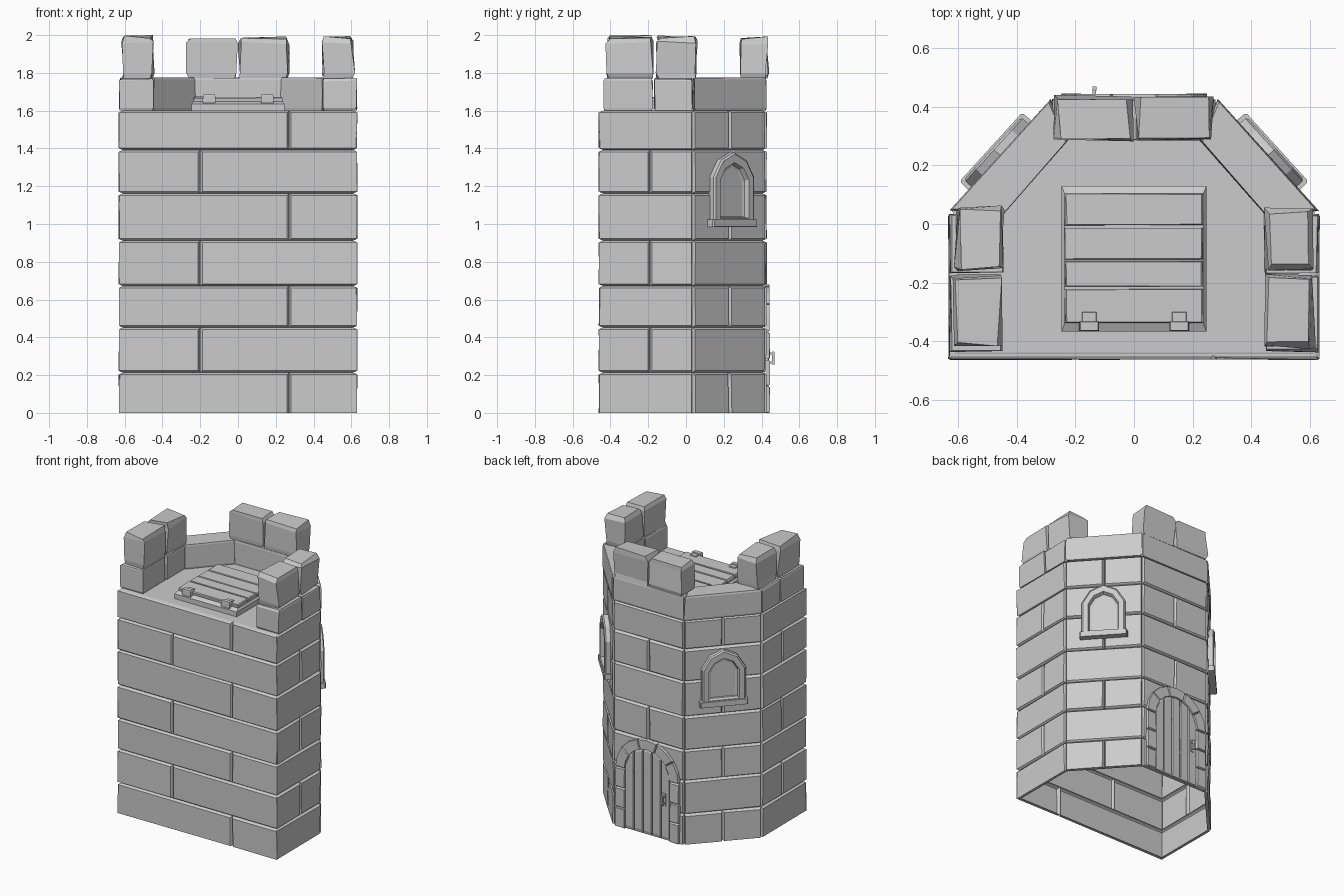
import bpy, bmesh, math, random
from mathutils import Matrix, Vector

if "Cube" in bpy.data.objects:
    bpy.data.objects.remove(bpy.data.objects["Cube"])

random.seed(4)
PLAN = [(-.63, -.46), (.63, -.46), (.63, .04), (.28, .425), (-.28, .425), (-.63, .04)]
ROWS = [0, .213, .452, .672, .912, 1.162, 1.392, 1.6]
NAMES = ["front", "right", "right_diagonal", "back", "left_diagonal", "left"]
# joint distances along each wall for (even rows, odd rows)
JOINTS = [(.9, .43), (None, .27), (.26, None), (None, .28), (.26, None), (None, .23)]


def jit(a):
    return random.uniform(-a, a)


def loft(bm, loops, M=Matrix(), start=True, end=True):
    rings = [[bm.verts.new(M @ Vector(p)) for p in lp] for lp in loops]
    n = len(rings[0])
    for a, b in zip(rings, rings[1:]):
        for i in range(n):
            j = (i + 1) % n
            bm.faces.new((a[i], a[j], b[j], b[i]))
    if start:
        bm.faces.new(rings[0][::-1])
    if end:
        bm.faces.new(rings[-1])


def finish(name, bm):
    me = bpy.data.meshes.new(name)
    bm.to_mesh(me)
    bm.free()
    ob = bpy.data.objects.new(name, me)
    bpy.context.collection.objects.link(ob)
    return ob


def wall_frame(i):
    # local axes: x along the wall, y up, z outward
    a, b = Vector(PLAN[i]), Vector(PLAN[(i + 1) % 6])
    u = (b - a).normalized()
    M = Matrix(((u.x, 0, u.y, a.x), (u.y, 0, -u.x, a.y), (0, 1, 0, 0), (0, 0, 0, 1)))
    return M, (b - a).length, u


def flat(profile, d):
    return [(s, z, d) for s, z in profile]


def rect(x0, x1, y0, y1):
    return [(x0, y0), (x1, y0), (x1, y1), (x0, y1)]


def shrink(plan, k):
    cx = sum(p[0] for p in plan) / len(plan)
    cy = sum(p[1] for p in plan) / len(plan)
    return [(x + (cx - x) * k, y + (cy - y) * k) for x, y in plan]


def slab(bm, plan, z0, z1, k=.06, ch=.012, rough=0.0, M=Matrix()):
    # chamfered block with optional roughness
    lay = [(k, z0), (0, z0 + ch), (k * .3, z1 - ch), (k * 1.6, z1)]
    loft(bm, [[(x + jit(rough), y + jit(rough), z + (jit(rough) if n > 1 else 0))
               for x, y in shrink(plan, q)] for n, (q, z) in enumerate(lay)], M)


# brick walls: open-backed courses whose edges meet in the grooves
for i, name in enumerate(NAMES):
    M, L, u = wall_frame(i)
    prev, nxt = wall_frame(i - 1)[2], wall_frame((i + 1) % 6)[2]
    t0, t1 = (math.tan(abs(u.angle(v)) / 2) for v in (prev, nxt))
    g0, g1 = (0 if abs(u.dot(v)) < .01 else 1 for v in (prev, nxt))
    bm = bmesh.new()
    for r in range(7):
        j = JOINTS[i][r % 2]
        cuts = [0, j, L] if j else [0, L]
        for c in range(len(cuts) - 1):
            ta, ga = (t0, g0) if c == 0 else (0, 1)
            tb, gb = (t1, g1) if c == len(cuts) - 2 else (0, 1)
            loops = []
            for depth, g in ((.022, 0), (.008, .005), (0, .011)):
                s0 = cuts[c] + depth * ta + g * ga
                s1 = cuts[c + 1] - depth * tb - g * gb
                z0 = ROWS[r] + (g if r else 0)
                z1 = ROWS[r + 1] - g
                w = .004 if depth == 0 else 0
                loops.append([(s, z, -depth + jit(w)) for s, z in rect(s0, s1, z0, z1)])
            loft(bm, loops, M, start=False)
    finish(name + "_wall", bm)

# roof deck
bm = bmesh.new()
loft(bm, [[(x, y, 1.598) for x, y in shrink(PLAN, .022)]], start=False)
finish("roof_deck", bm)

# parapet course and battlement stones
par, mer = bmesh.new(), bmesh.new()
for sx in (1, -1):
    def side(plan):
        return plan if sx > 0 else [(-x, y) for x, y in plan][::-1]
    slab(par, side(rect(.45, .628, -.435, -.178)), 1.602, 1.77, .03, .012, .004)
    slab(par, side(rect(.445, .628, -.168, .035)), 1.602, 1.77, .03, .012, .004)
    slab(par, side([(.63, .045), (.285, .425), (.225, .285), (.445, .035)]), 1.602, 1.775, .03, .012, .002)
    slab(mer, side(rect(.45, .61, -.425, -.175)), 1.77, 1.985, .08, .03, .011)
    slab(mer, side(rect(.45, .605, -.16, .055)), 1.77, 1.985, .08, .03, .011)
    slab(mer, side(rect(.006, .268, .29, .43)), 1.77, 1.98, .06, .03, .011)
slab(par, rect(-.28, .28, .285, .425), 1.602, 1.775, .03, .012, .002)
finish("parapet", par)
top = finish("battlements", mer)
peak = max(v.co.z for v in top.data.vertices)
for v in top.data.vertices:
    if v.co.z > 1.9:
        v.co.z += 2 - peak


# arched windows on the diagonal walls
def arch(c, hw, z0, zs, zt):
    zm = zs + .68 * (zt - zs)
    return [(c - hw, z0), (c + hw, z0), (c + hw, zs), (c + hw * .62, zm),
            (c, zt), (c - hw * .62, zm), (c - hw, zs)]


for i in (2, 4):
    M, L, u = wall_frame(i)
    c = L / 2
    bm = bmesh.new()
    loft(bm, [flat(arch(c, .145, 1.0, 1.25, 1.38), -.005),
              flat(arch(c, .145, 1.0, 1.25, 1.38), .03),
              flat(arch(c, .135, 1.01, 1.245, 1.37), .038),
              flat(arch(c, .102, 1.03, 1.235, 1.325), .038),
              flat(arch(c, .094, 1.035, 1.23, 1.315), .012),
              flat(arch(c, .08, 1.04, 1.22, 1.30), .008)], M, start=False)
    slab(bm, rect(c - .16, c + .16, .985, 1.025), -.005, .045, .03, .006, 0, M)
    finish(NAMES[i] + "_window", bm)

# door: plank leaf, stone surround and pull handle on the back wall
M, L, u = wall_frame(3)
c, R0, R1, ZS = L / 2, .178, .25, .43
planks, stones, handle = bmesh.new(), bmesh.new(), bmesh.new()
for k in range(5):
    a, b = (-R0 + R0 * .4 * q for q in (k, k + 1))
    a, b = a + .004, b - .004
    za, zm, zb = (ZS + math.sqrt(R0 ** 2 - x * x) for x in (a, (a + b) / 2, b))
    prof = [(c + a, .005), (c + b, .005), (c + b, zb), (c + (a + b) / 2, zm), (c + a, za)]
    loft(planks, [flat(prof, -.01), flat(prof, .006), flat(shrink(prof, .06), .011)], M)
for s in (-1, 1):
    for z0, z1 in ((0, .14), (.146, .28), (.286, .426)):
        x0, x1 = sorted((c + s * R0, c + s * R1))
        slab(stones, rect(x0, x1, z0, z1), -.01, .018, .04, .006, .002, M)
for k in range(5):
    a0, a1 = math.pi * k / 5 + .012, math.pi * (k + 1) / 5 - .012
    am = (a0 + a1) / 2
    prof = [(c + r * math.cos(a), ZS + r * math.sin(a)) for r, a in
            ((R0, a0), (R1, a0), (R1, am), (R1, a1), (R0, a1), (R0, am))]
    slab(stones, prof, -.01, .018, .03, .006, 0, M)
h = c + .135
slab(handle, rect(h - .007, h + .007, .255, .325), .031, .044, .05, .003, 0, M)
for z in (.262, .308):
    slab(handle, rect(h - .006, h + .006, z, z + .011), .005, .035, .02, .003, 0, M)
slab(handle, rect(h - .012, h + .012, .245, .335), .008, .015, .03, .002, 0, M)
finish("door_planks", planks)
finish("door_surround", stones)
finish("door_handle", handle)

# trapdoor: tapered curb, planks and hinges
bm = bmesh.new()
outer, inner = rect(-.247, .247, -.367, .13), rect(-.237, .237, -.34, .105)
loft(bm, [flat(outer, 1.6), flat(outer, 1.635), flat(inner, 1.648)], start=False)
finish("trapdoor_curb", bm)
bm = bmesh.new()
for y0, y1 in ((-.337, -.222), (-.212, -.128), (-.12, -.013), (-.003, .103)):
    slab(bm, rect(-.236, .236, y0, y1), 1.645, 1.672, .015, .006, .002)
finish("trapdoor_planks", bm)
bm = bmesh.new()
for x in (-.153, .155):
    slab(bm, rect(x - .034, x + .034, -.365, -.332), 1.64, 1.685, .08, .008)
    slab(bm, rect(x - .025, x + .025, -.338, -.3), 1.665, 1.678, .05, .004)
finish("trapdoor_hinges", bm)
